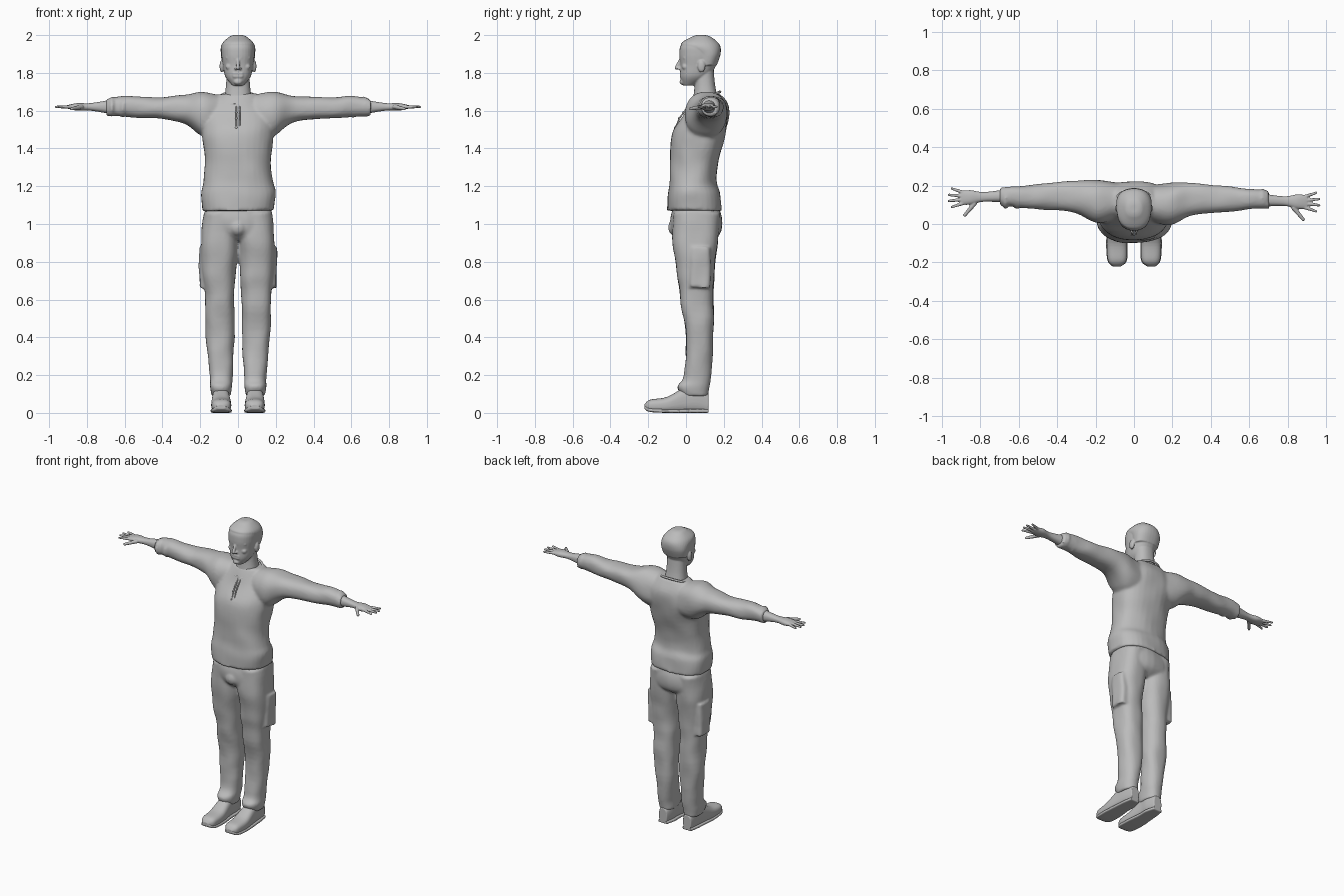
import bpy, bmesh, math
from mathutils import Vector, Matrix, noise

cube = bpy.data.objects.get("Cube")
if cube:
    bpy.data.objects.remove(cube, do_unlink=True)

GREY = (0.5, 0.5, 0.5, 1)
grey = bpy.data.materials.new("plain_grey")
grey.use_nodes = True
grey.diffuse_color = GREY
shader = next(node for node in grey.node_tree.nodes if node.type == "BSDF_PRINCIPLED")
shader.inputs["Base Color"].default_value = GREY

X, Y, Z = range(3)
SIDES = {"left": 1, "right": -1}


def smooth_rows(rows, steps):
    """Fill in rows between the given ones along a smooth spline."""
    rows = [Vector(row) for row in rows]
    padded = [rows[0], *rows, rows[-1]]
    filled = []
    for before, start, end, after in zip(padded, padded[1:], padded[2:], padded[3:]):
        leave, arrive = (end - before) / 2, (after - start) / 2
        for i in range(steps):
            t = i / steps
            ease = t * t * (3 - 2 * t)
            filled.append(start.lerp(end, ease)
                          + leave * t * (1 - t) ** 2 - arrive * t * t * (1 - t))
    return filled + [rows[-1]]


def loft(bm, axis, rows, power=2.3, side=1, shift=0, sides=32, steps=6):
    """Skin rounded sections; a row is (position, low and high of both other axes)."""
    u, v = [other for other in (X, Y, Z) if other != axis]
    rings = []
    for position, u_low, u_high, v_low, v_high in smooth_rows(rows, steps):
        ring = []
        for k in range(sides):
            angle = math.tau * k / sides
            across, along = [math.copysign(abs(f) ** (2 / power), f)
                             for f in (math.cos(angle), math.sin(angle))]
            co = Vector((0, 0, 0))
            co[axis] = position
            co[u] = (u_low + u_high + across * (u_high - u_low)) / 2
            co[v] = (v_low + v_high + along * (v_high - v_low)) / 2
            co.x *= side
            co.y += shift
            ring.append(bm.verts.new(co))
        rings.append(ring)
    for low, high in zip(rings, rings[1:]):
        for k in range(sides):
            bm.faces.new((low[k - 1], low[k], high[k], high[k - 1]))
    bm.faces.new(rings[0])
    bm.faces.new(rings[-1])


def even(rows):
    """Expand (height, half width, front, back) to full section rows."""
    return [(z, -width, width, front, back) for z, width, front, back in rows]


def blob(bm, centre, radii):
    matrix = Matrix.Translation(centre) @ Matrix.Diagonal((*radii, 1))
    bmesh.ops.create_icosphere(bm, subdivisions=2, radius=1, matrix=matrix)


def chain(bm, start, end, start_radius, end_radius, count=16):
    """A tapered round bar."""
    for i in range(count + 1):
        t = i / count
        radius = start_radius + (end_radius - start_radius) * t
        blob(bm, Vector(start).lerp(Vector(end), t), [radius] * 3)


def finish(name, bm, voxel, relax=3, folds=0):
    """Fuse the shapes of a part into one smooth skin."""
    for vert in bm.verts:
        vert.co += noise.noise_vector(vert.co * 9) * folds
    bmesh.ops.recalc_face_normals(bm, faces=bm.faces[:])
    mesh = bpy.data.meshes.new(name)
    bm.to_mesh(mesh)
    bm.free()
    mesh.materials.append(grey)
    part = bpy.data.objects.new(name, mesh)
    bpy.context.scene.collection.objects.link(part)
    fuse = part.modifiers.new("Fuse", "REMESH")
    fuse.mode = "VOXEL"
    fuse.voxel_size = voxel
    fuse.use_smooth_shade = True
    soften = part.modifiers.new("Soften", "SMOOTH")
    soften.factor = 0.5
    soften.iterations = relax


# Shirt: torso, sleeves and rolled cuffs
bm = bmesh.new()
loft(bm, Z, even([
    (1.07, .19, -.1, .19), (1.16, .2, -.095, .18), (1.22, .185, -.09, .16),
    (1.32, .175, -.085, .17), (1.48, .19, -.07, .21), (1.6, .18, 0, .22),
    (1.69, .1, .05, .18)]), power=2.4)
for side in SIDES.values():
    loft(bm, X, [
        (.04, .04, .2, 1.45, 1.67), (.18, 0, .22, 1.46, 1.7), (.3, .05, .22, 1.54, 1.68),
        (.5, .07, .2, 1.56, 1.67), (.6, .08, .19, 1.57, 1.68), (.7, .09, .18, 1.57, 1.66)],
        side=side, shift=-.007 * side)
    for x in (.61, .67):
        blob(bm, (side * x, .13, 1.62), (.02, .055, .056))
finish("shirt", bm, .009, relax=4, folds=.007)

# Neckline band
bm = bmesh.new()
for i in range(120):
    angle = math.tau * i / 120
    dip = math.cos(angle)
    blob(bm, (.1 * math.sin(angle), .1 - .08 * dip, 1.665 - .035 * dip), [.008] * 3)
finish("neckline_band", bm, .004)

# Short buttoned opening below the neckline
bm = bmesh.new()
top, middle, bottom = Vector((0, .01, 1.62)), Vector((0, -.035, 1.56)), Vector((0, -.056, 1.51))
for side in SIDES.values():
    edge = Vector((.009 * side, 0, 0))
    chain(bm, top + edge, middle + edge, .005, .005, count=24)
    chain(bm, middle + edge, bottom + edge, .005, .004, count=20)
for spot in (top.lerp(middle, .5), middle, bottom):
    blob(bm, spot - Vector((.009, .003, 0)), (.007, .005, .007))
finish("button_opening", bm, .003, relax=2)

# Trousers: hips, legs and thigh pockets
bm = bmesh.new()
loft(bm, Z, even([(1.12, .17, -.06, .16), (1.03, .18, -.08, .19),
                  (.95, .18, -.07, .18), (.91, .1, -.03, .13)]), power=2.5)
blob(bm, (0, -.06, .98), (.045, .033, .045))
for side in SIDES.values():
    loft(bm, Z, [
        (1.06, 0, .18, -.07, .18), (.9, 0, .195, -.07, .17), (.75, .01, .19, -.05, .15),
        (.6, .02, .175, -.03, .145), (.4, .02, .17, 0, .145), (.2, .03, .15, -.01, .13),
        (.14, .035, .15, -.045, .125), (.09, .04, .14, -.02, .12)], power=2.4, side=side)
    loft(bm, Z, [(z, .12, .205, .02, .13) for z in (.66, .88)], power=4, side=side)
finish("trousers", bm, .0085, folds=.007)

# Shoes, with a slightly wider sole under the same outline
SHOE = [(-.22, .07, .11, .02, .045), (-.19, .04, .135, .005, .07), (-.1, .036, .142, 0, .085),
        (0, .045, .135, 0, .14), (.06, .045, .13, 0, .15), (.12, .06, .12, 0, .1)]
SOLE = [(y, inner - .003, outer + .003, low, low + .02) for y, inner, outer, low, _ in SHOE]
for label, side in SIDES.items():
    for part, rows, power in (("shoe", SHOE, 2.6), ("sole", SOLE, 5)):
        bm = bmesh.new()
        loft(bm, Y, rows, power=power, side=side)
        finish(f"{label}_{part}", bm, .004, relax=2)

# Forearms and hands with spread fingers
for label, side in SIDES.items():
    bm = bmesh.new()
    shift = -.011 * side
    loft(bm, X, [
        (.66, .1, .17, 1.58, 1.66), (.78, .105, .155, 1.6, 1.64),
        (.85, .09, .165, 1.6, 1.64), (.9, .09, .16, 1.61, 1.63)], side=side, shift=shift)
    middle = .125 + shift
    for i in range(4):
        fan = i - 1.5
        bend = fan * fan
        chain(bm, (side * (.9 - .005 * bend), middle + .019 * fan, 1.62),
              (side * (.965 - .008 * bend), middle + .032 * fan, 1.62), .01, .007)
    chain(bm, (side * .83, middle - .03, 1.62), (side * .88, middle - .09, 1.61), .013, .009)
    finish(label + "_hand", bm, .004, relax=2)

# Head: neck, skull, short hair and face
HEAD = [(1.733, .03, -.015, .04), (1.78, .067, -.03, .12), (1.84, .08, -.03, .16),
        (1.9, .088, -.035, .18), (1.95, .084, -.025, .175), (1.99, .045, .03, .13),
        (2, .02, .06, .1)]
HAIR = [(z, width + .003, front + (.08 if z < 1.92 else -.002), back + .003)
        for z, width, front, back in HEAD[2:]]
bm = bmesh.new()
loft(bm, Z, even([(1.62, .08, .03, .18), (1.73, .064, .045, .155), (1.84, .06, .04, .145)]))
loft(bm, Z, even(HEAD))
loft(bm, Z, even(HAIR))
chain(bm, (0, -.03, 1.87), (0, -.05, 1.827), .008, .011)
for z in (1.782, 1.796):
    chain(bm, (-.02, -.023, z), (.02, -.023, z), .01, .01)
blob(bm, (0, -.018, 1.752), (.024, .017, .016))
for side in SIDES.values():
    # Brow, eye, nostril, cheek and ear
    chain(bm, (side * .014, -.025, 1.88), (side * .056, -.005, 1.88), .01, .01)
    blob(bm, (side * .033, -.012, 1.86), (.014, .012, .008))
    blob(bm, (side * .012, -.036, 1.823), (.008, .011, .007))
    blob(bm, (side * .045, -.004, 1.832), (.022, .018, .018))
    blob(bm, (side * .086, .082, 1.835), (.012, .021, .034))
finish("head", bm, .0045)
